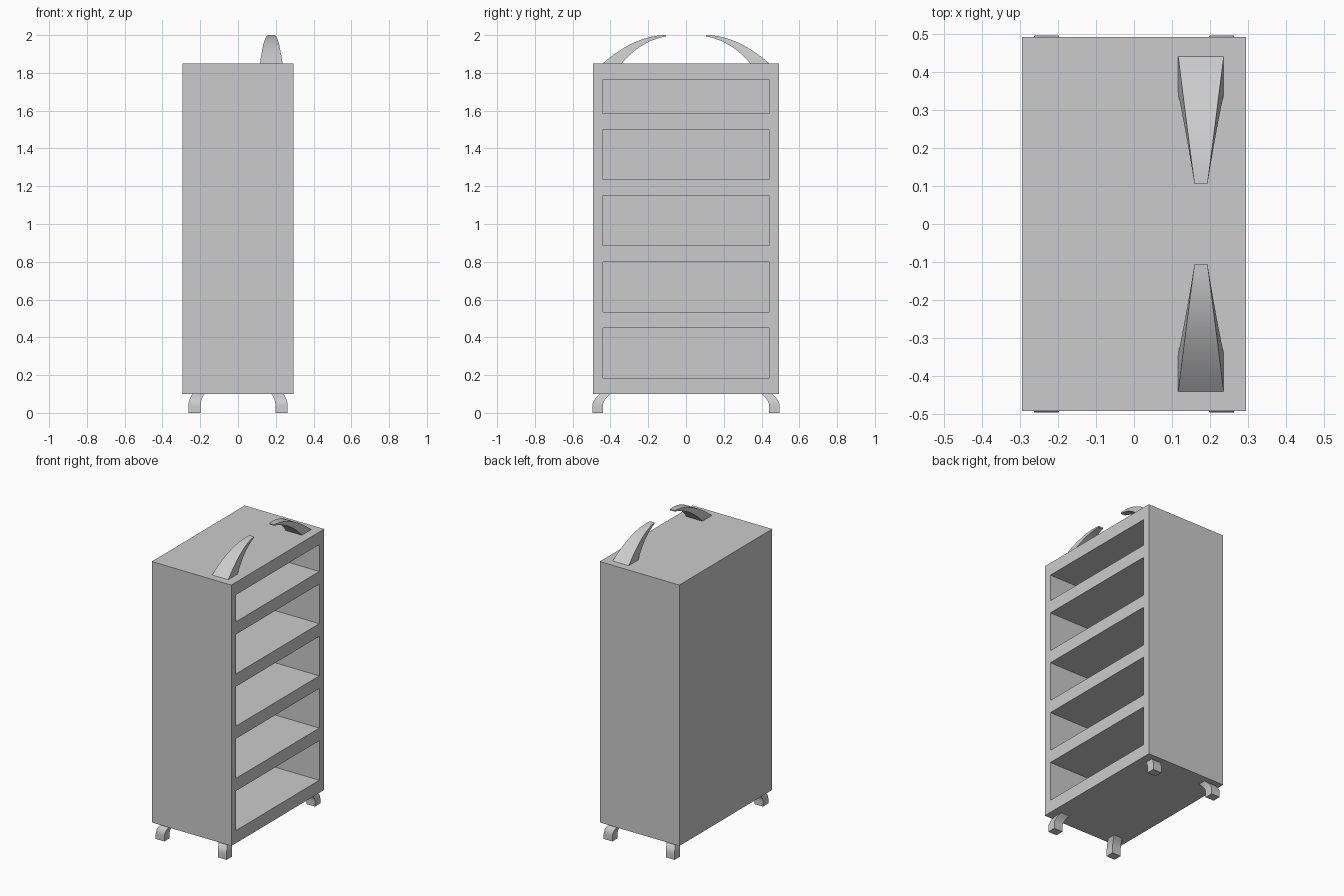
import bpy, bmesh

if "Cube" in bpy.data.objects:
    bpy.data.objects.remove(bpy.data.objects["Cube"])


def make_object(name, bm):
    bmesh.ops.recalc_face_normals(bm, faces=bm.faces)
    mesh = bpy.data.meshes.new(name)
    bm.to_mesh(mesh)
    bm.free()
    ob = bpy.data.objects.new(name, mesh)
    bpy.context.collection.objects.link(ob)
    return ob


def add_box(bm, lo, hi):
    verts = bmesh.ops.create_cube(bm, size=1)["verts"]
    for v in verts:
        for i in range(3):
            v.co[i] = (lo[i] + hi[i]) / 2 + v.co[i] * (hi[i] - lo[i])


def loft(name, rings):
    """Skin a list of four-point rings and cap both ends."""
    bm = bmesh.new()
    rows = [[bm.verts.new(p) for p in ring] for ring in rings]
    for a, b in zip(rows, rows[1:]):
        for i in range(4):
            j = (i + 1) % 4
            bm.faces.new((a[i], a[j], b[j], b[i]))
    bm.faces.new(rows[0])
    bm.faces.new(rows[-1])
    ob = make_object(name, bm)
    bpy.ops.object.select_all(action="DESELECT")
    ob.select_set(True)
    bpy.context.view_layer.objects.active = ob
    bpy.ops.object.shade_smooth_by_angle(angle=0.6)
    return ob


def bezier(p, t):
    return [(1 - t) ** 2 * a + 2 * t * (1 - t) * b + t * t * c for a, b, c in zip(*p)]


# Cabinet body
bm = bmesh.new()
add_box(bm, (-0.295, -0.492, 0.10), (0.295, 0.492, 1.85))
cabinet = make_object("cabinet", bm)

# Shelf compartments, open towards +x
bm = bmesh.new()
for z0, z1 in ((0.185, 0.45), (0.535, 0.80), (0.885, 1.15), (1.235, 1.50), (1.585, 1.765)):
    add_box(bm, (-0.245, -0.44, z0), (0.4, 0.44, z1))
cutter = make_object("shelf_cutter", bm)
cutter.hide_render = True
cutter.hide_viewport = True
cut = cabinet.modifiers.new("shelves", "BOOLEAN")
cut.operation = "DIFFERENCE"
cut.solver = "EXACT"
cut.object = cutter

# Curved horns on the top
outer = ((0.443, 1.848), (0.27, 2.0), (0.105, 2.0))
inner = ((0.342, 1.848), (0.24, 1.97), (0.105, 1.993))
for side, name in ((-1, "front_horn"), (1, "back_horn")):
    rings = []
    for k in range(13):
        t = k / 12
        w = 0.06 + (0.017 - 0.06) * t
        (yo, zo), (yi, zi) = bezier(outer, t), bezier(inner, t)
        rings.append([(0.176 - w, side * yo, zo), (0.176 + w, side * yo, zo),
                      (0.176 + w, side * yi, zi), (0.176 - w, side * yi, zi)])
    loft(name, rings)

# Curved feet, splayed towards the corners
path = ((0.208, 0.425, 0.102), (0.231, 0.468, 0.07), (0.231, 0.468, 0.035))
for sx, xname in ((-1, "left"), (1, "right")):
    for sy, yname in ((-1, "front"), (1, "back")):
        centres = [bezier(path, k / 6) for k in range(7)] + [(0.231, 0.468, 0)]
        rings = [[(sx * (x + dx), sy * (y + dy), z)
                  for dx, dy in ((-0.032, -0.028), (0.032, -0.028), (0.032, 0.028), (-0.032, 0.028))]
                 for x, y, z in centres]
        loft(f"{yname}_{xname}_foot", rings)
